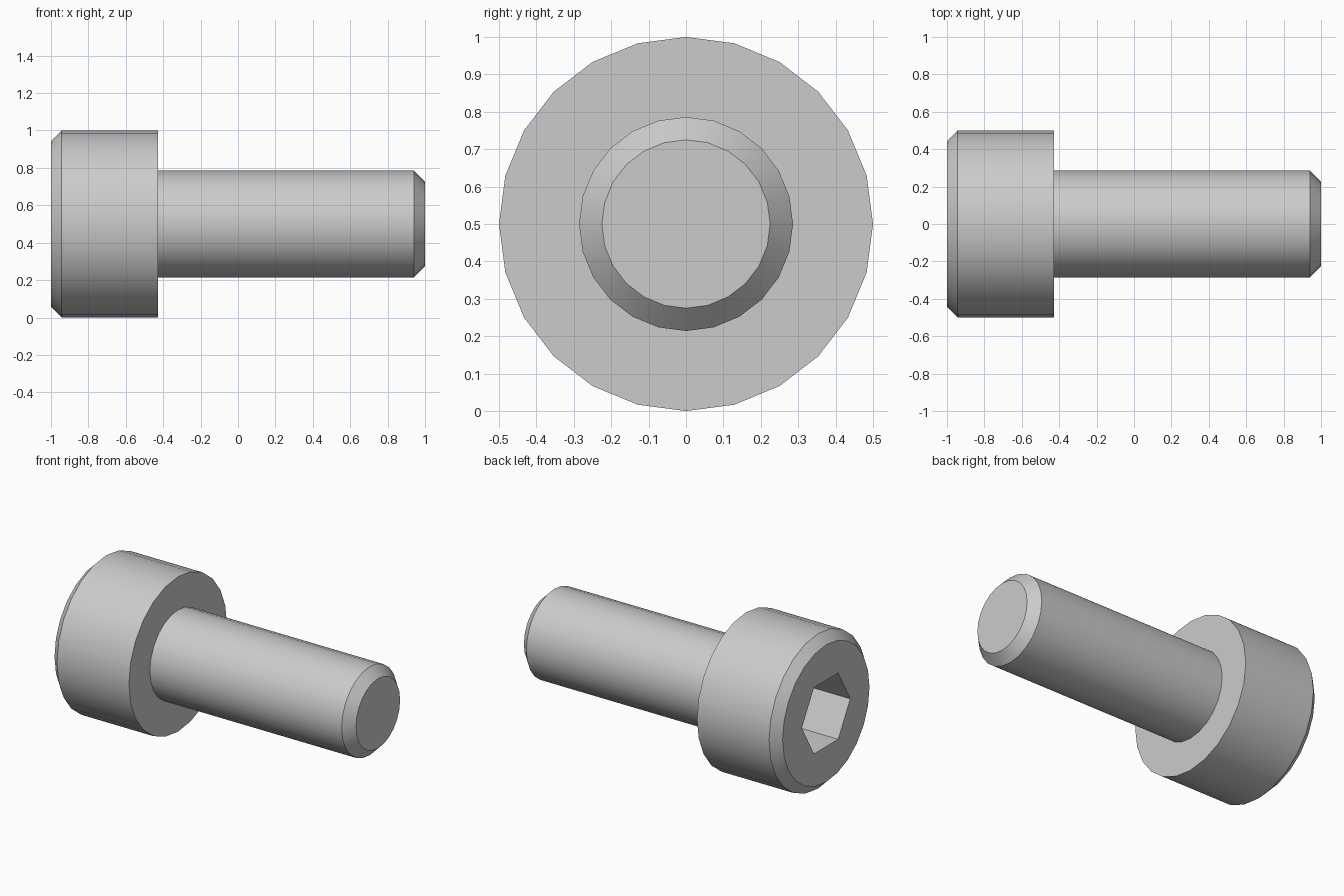
import bpy, bmesh, math
from mathutils import Matrix, Vector

cube = bpy.data.objects.get("Cube")
if cube:
    bpy.data.objects.remove(cube, do_unlink=True)

SIDES = 24
AXIS_Z = 0.5
HEAD_R, SHAFT_R = 0.5, 0.286
HEAD_END = -0.429
CHAMFER = 0.057
SOCKET_R, SOCKET_DEPTH = 0.247, 0.286

steel = bpy.data.materials.new("grey steel")
steel.use_nodes = True
colour = (0.6, 0.6, 0.6, 1)
steel.diffuse_color = colour
steel.node_tree.nodes["Principled BSDF"].inputs["Base Color"].default_value = colour


def make_object(name, bm):
    bmesh.ops.recalc_face_normals(bm, faces=bm.faces)
    mesh = bpy.data.meshes.new(name)
    bm.to_mesh(mesh)
    bm.free()
    mesh.materials.append(steel)
    obj = bpy.data.objects.new(name, mesh)
    bpy.context.collection.objects.link(obj)
    return obj


def lathe(name, profile, sides):
    """Turn (x, radius) points around the bolt axis and cap both ends."""
    bm = bmesh.new()
    rings = []
    for x, r in profile:
        angles = [2 * math.pi * i / sides for i in range(sides)]
        rings.append([bm.verts.new((x, r * math.cos(a), AXIS_Z + r * math.sin(a)))
                      for a in angles])
    for low, high in zip(rings, rings[1:]):
        for i in range(sides):
            j = (i + 1) % sides
            bm.faces.new((low[i], low[j], high[j], high[i]))
    bm.faces.new(rings[0])
    bm.faces.new(rings[-1])
    return make_object(name, bm)


# Bolt: chamfered head, shoulder, shaft and chamfered tip
bolt = lathe("socket_head_bolt", [
    (-1, HEAD_R - CHAMFER), (-1 + CHAMFER, HEAD_R), (HEAD_END, HEAD_R),
    (HEAD_END, SHAFT_R), (0.94, SHAFT_R), (1, 0.225)], SIDES)

# Hexagonal socket cut into the head
cutter = lathe("socket_cutter", [(-1.2, SOCKET_R), (-1 + SOCKET_DEPTH, SOCKET_R)], 6)
cutter.hide_render = True
cut = bolt.modifiers.new("hex socket", 'BOOLEAN')
cut.operation = 'DIFFERENCE'
cut.solver = 'EXACT'
cut.object = cutter

bpy.ops.object.select_all(action='DESELECT')
bpy.context.view_layer.objects.active = bolt
bolt.select_set(True)
bpy.ops.object.modifier_apply(modifier=cut.name)
bpy.data.objects.remove(cutter, do_unlink=True)

# Smooth round sides, crisp rims
bpy.ops.object.shade_smooth_by_angle(angle=math.radians(30))
